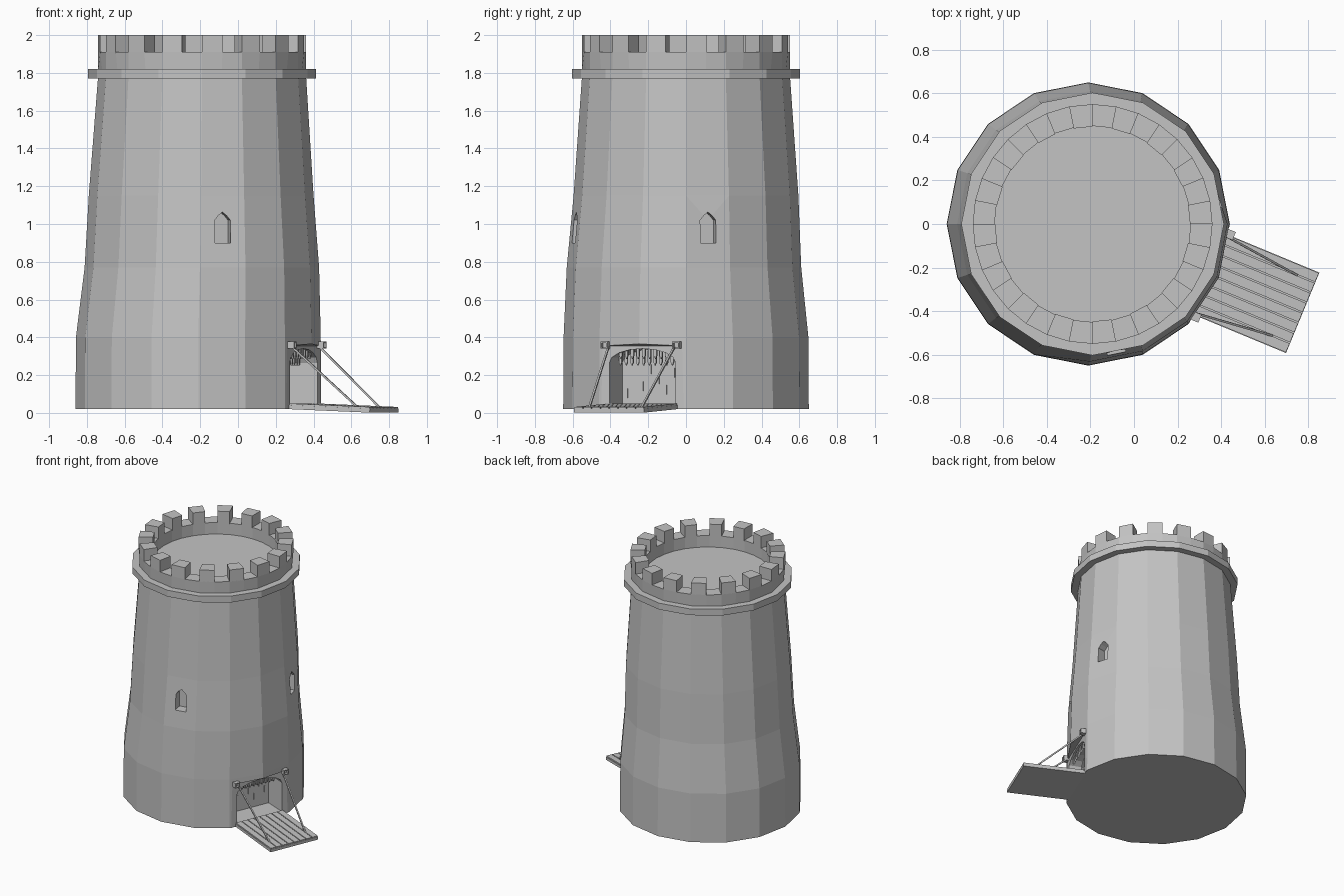
import bpy, bmesh, math
from mathutils import Matrix, Vector

if "Cube" in bpy.data.objects:
    bpy.data.objects.remove(bpy.data.objects["Cube"])

stone = bpy.data.materials.new("grey_stone")
stone.diffuse_color = (0.55, 0.55, 0.55, 1)
stone.use_nodes = True
stone.node_tree.nodes["Principled BSDF"].inputs["Base Color"].default_value = stone.diffuse_color


def make(name, verts, faces, mat=None):
    me = bpy.data.meshes.new(name)
    me.from_pydata([tuple(v) for v in verts], [], faces)
    bm = bmesh.new()
    bm.from_mesh(me)
    if mat:
        bm.transform(mat)
    bmesh.ops.recalc_face_normals(bm, faces=bm.faces)
    bm.to_mesh(me)
    bm.free()
    me.materials.append(stone)
    ob = bpy.data.objects.new(name, me)
    bpy.context.scene.collection.objects.link(ob)
    return ob


def loft(name, rings, mat=None, closed=False):
    """Skin a list of equal-length vertex rings; capped unless closed."""
    n, m = len(rings[0]), len(rings)
    verts = [v for r in rings for v in r]
    faces = [(i * n + j, i * n + (j + 1) % n,
              (i + 1) % m * n + (j + 1) % n, (i + 1) % m * n + j)
             for i in range(m if closed else m - 1) for j in range(n)]
    if not closed:
        faces += [tuple(range(n)), tuple(range((m - 1) * n, m * n))]
    return make(name, verts, faces, mat)


def ring(r, z, cx, n=16):
    return [Vector((cx + r * math.cos(2 * math.pi * k / n),
                    r * math.sin(2 * math.pi * k / n), z)) for k in range(n)]


def box(name, x, y, z, mat=None):
    return loft(name, [[(a, y[0], z[0]), (a, y[1], z[0]), (a, y[1], z[1]), (a, y[0], z[1])]
                       for a in x], mat)


def prism(name, profile, x0, x1, mat):
    """Extrude a (y, z) profile along local x."""
    return loft(name, [[(x, y, z) for y, z in profile] for x in (x0, x1)], mat)


def cut(ob, cutters):
    for c in cutters:
        c.hide_render = True
        md = ob.modifiers.new("cut", 'BOOLEAN')
        md.object, md.operation, md.solver = c, 'DIFFERENCE', 'EXACT'
    dg = bpy.context.evaluated_depsgraph_get()
    me = bpy.data.meshes.new_from_object(ob.evaluated_get(dg))
    ob.modifiers.clear()
    ob.data = me
    for c in cutters:
        bpy.data.objects.remove(c)


def facing(cx, deg):
    return Matrix.Translation((cx, 0, 0)) @ Matrix.Rotation(math.radians(deg), 4, 'Z')


GATE = facing(-0.21, -22.5)

# tapering tower wall, a little fuller under the two windows
rings = [ring(0.65, 0.02, -0.21), ring(0.648, 0.40, -0.21), ring(0.61, 0.77, -0.202),
         ring(0.595, 1.15, -0.195), ring(0.55, 1.79, -0.19)]
for k in (0, 12, 13, 14, 15):
    v = rings[2][k]
    v.x = -0.202 + (v.x + 0.202) * 1.035
    v.y *= 1.035
tower = loft("tower_wall", rings)

# window, gateway and flattened gate-front cutters
win = [(-0.042, 0.90), (0.042, 0.90), (0.042, 1.02), (0.022, 1.045),
       (0, 1.063), (-0.022, 1.045), (-0.042, 1.02)]
arch = [(-0.19, 0.04), (0.19, 0.04)]
arch += [(0.19 * math.cos(math.pi * i / 8), 0.265 + 0.075 * math.sin(math.pi * i / 8))
         for i in range(9)]
cut(tower, [
    prism("window_cutter_front", win, 0.53, 0.75, facing(-0.198, -78.75)),
    prism("window_cutter_side", win, 0.53, 0.75, facing(-0.198, 11.25)),
    loft("gate_front_cutter", [[(0.603, y, -0.1), (0.8, y, -0.1), (0.8, y, 0.40),
                                (0.603, y, 0.355)] for y in (-0.26, 0.26)], GATE),
])
cut(tower, [prism("gateway_cutter", arch, 0.42, 0.75, GATE)])

# ledge, also the roof floor
CX = -0.19
loft("ledge_and_roof", [ring(0.603, 1.77, CX), ring(0.603, 1.82, CX)])

# parapet ring, 16-sided below blending to 32-sided above
low = ring(0.55, 1.815, CX)
low = [p for k in range(16) for p in (low[k], (low[k] + low[(k + 1) % 16]) / 2)]
loft("parapet", [low, ring(0.55, 1.91, CX, 32), ring(0.45, 1.91, CX, 32),
                 ring(0.45, 1.815, CX, 32)], closed=True)

# merlons on every other parapet segment
for k in range(16):
    rs = []
    for z in (1.905, 2.0):
        o, i = ring(0.55, z, CX, 32), ring(0.447, z, CX, 32)
        rs.append([o[2 * k], o[2 * k + 1], i[2 * k + 1], i[2 * k]])
    loft("merlon", rs)

# drawbridge deck, sloping gently to the ground, with planks on top
tilt = GATE @ Matrix.Translation((0.6, 0, 0.02)) @ Matrix.Rotation(math.radians(2.3), 4, 'Y')
box("drawbridge_deck", (-0.01, 0.465), (-0.2, 0.2), (0.0, 0.021), tilt)
for k in range(8):
    y = -0.2 + k * 0.05
    box("drawbridge_plank", (0.0, 0.463), (y + 0.003, y + 0.047), (0.018, 0.03), tilt)

# portcullis: raised pointed bars in two rows inside the gateway
for x, count, tip, top in ((0.50, 11, 0.25, 0.30), (0.575, 9, 0.285, 0.345)):
    for k in range(count):
        y = (k - (count - 1) / 2) * 0.033
        h = top + 0.03 - 0.5 * y * y
        prism("portcullis_spike", [(y - 0.008, h), (y - 0.008, tip + 0.018), (y, tip),
                                   (y + 0.008, tip + 0.018), (y + 0.008, h)],
              x, x + 0.012, GATE)

# narrow slits on the door at the back of the gateway
box("inner_door", (0.41, 0.425), (-0.189, 0.189), (0.04, 0.3), GATE)
for k in range(8):
    y, z = -0.16 + k * 0.045, 0.08 + (k * 5 % 8) * 0.018
    box("door_slit", (0.42, 0.431), (y - 0.003, y + 0.003), (z, z + 0.05), GATE)

# chain brackets and chains on both sides of the gate
for s in (-1, 1):
    br = box("chain_bracket", (0.59, 0.64), (s * 0.205 - 0.02, s * 0.205 + 0.02),
             (0.34, 0.378), GATE)
    cut(br, [box("bracket_cutter", (0.62, 0.7), (s * 0.205 - 0.013, s * 0.205 + 0.013),
                 (0.347, 0.371), GATE)])
    a = Vector((0.61, s * 0.19, 0.355))
    b = Vector((0.975, s * 0.15, 0.03))
    d = (b - a).normalized()
    u = d.cross(Vector((0, 1, 0))).normalized() * 0.005
    w = d.cross(u)
    loft("bridge_chain", [[p + u + w, p - u + w, p - u - w, p + u - w] for p in (a, b)], GATE)
